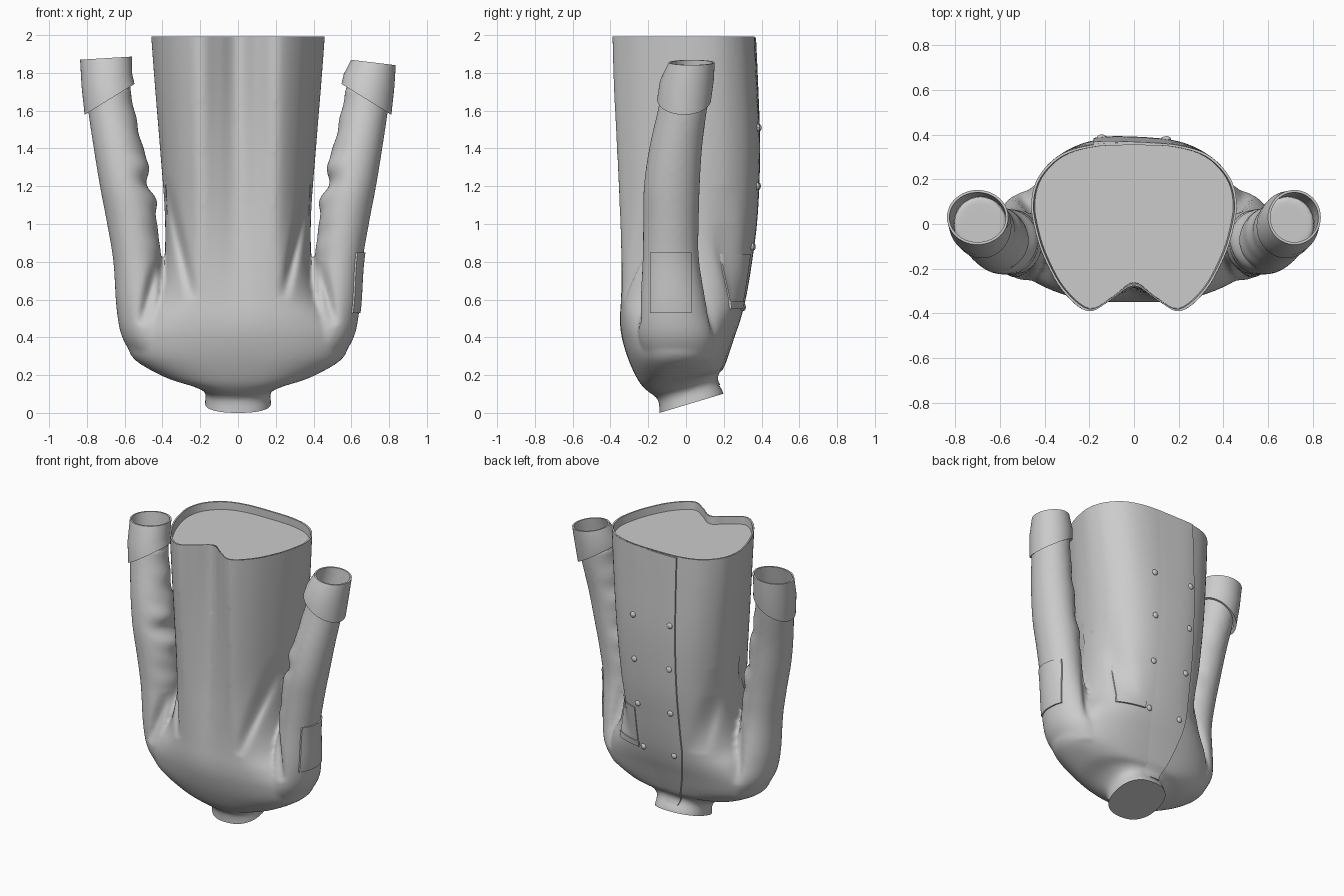
import bpy, bmesh, math
from mathutils import Vector
from mathutils.bvhtree import BVHTree

if "Cube" in bpy.data.objects:
    bpy.data.objects.remove(bpy.data.objects["Cube"])


def catmull(p, k, closed=False):
    """Smoothly resample a list of number tuples."""
    n, out = len(p), []
    for i in range(n if closed else n - 1):
        q = [p[(i + j) % n] if closed else p[min(max(i + j, 0), n - 1)] for j in (-1, 0, 1, 2)]
        for s in range(k):
            t = s / k
            out.append(tuple(0.5 * (2 * b + (c - a) * t + (2 * a - 5 * b + 4 * c - d) * t * t
                                    + (3 * b - a - 3 * c + d) * t ** 3) for a, b, c, d in zip(*q)))
    return out if closed else out + [tuple(p[-1])]


def loft(bm, rings, cap0=True, cap1=True):
    vs = [[bm.verts.new(p) for p in r] for r in rings]
    n = len(vs[0])
    for a, b in zip(vs, vs[1:]):
        for i in range(n):
            bm.faces.new((a[i], a[(i + 1) % n], b[(i + 1) % n], b[i]))
    if cap0:
        bm.faces.new(vs[0][::-1])
    if cap1:
        bm.faces.new(vs[-1])


def finish(bm, name, angle=35, recalc=True):
    if recalc:
        bmesh.ops.recalc_face_normals(bm, faces=bm.faces[:])
    me = bpy.data.meshes.new(name)
    bm.to_mesh(me)
    bm.free()
    me.shade_smooth()
    me.set_sharp_from_angle(angle=math.radians(angle))
    ob = bpy.data.objects.new(name, me)
    bpy.context.collection.objects.link(ob)
    return ob


# Cross-sections: hem outline (two lobes and a notch) and a plain rounded oval
HEM = [(0, 1), (.4, .98), (.72, .86), (.93, .6), (1, .3), (.97, 0), (.88, -.35),
       (.7, -.75), (.45, -1), (.22, -.86), (0, -.68)]


def sgnpow(v, e):
    return math.copysign(abs(v) ** e, v)


OVAL = [(sgnpow(math.cos(a), .85), sgnpow(math.sin(a), .85))
        for a in (math.pi / 2 - math.pi * i / 10 for i in range(11))]


def body_ring(z, hw, y0, y1, w, slope):
    half = [(a[0] * w + b[0] * (1 - w), a[1] * w + b[1] * (1 - w)) for a, b in zip(HEM, OVAL)]
    full = half + [(-x, y) for x, y in half[-2:0:-1]]
    mid, h = (y0 + y1) / 2, (y1 - y0) / 2
    return [(x * hw, mid + y * h, z + slope * y * h) for x, y in catmull(full, 5, True)]


def oval_ring(s, z, cx, cy, rx, ry, slope=0, wave=0, n=48):
    pts = []
    for i in range(n):
        a = 2 * math.pi * i / n
        c = math.cos(a)
        x = cx + rx * c + wave * max(0, -c) * (math.sin(z * 27) + .6 * math.sin(z * 43 + 2 * math.sin(a)))
        pts.append((s * x, cy + ry * math.sin(a), z + slope * rx * c))
    return pts


# Torso from collar (bottom) to hem (top): z, half width, y front, y back, hem shape, tilt
BODY = [(-.02, .18, -.14, .20, 0, .3), (.05, .175, -.14, .20, 0, .3), (.12, .178, -.15, .165, 0, .3),
        (.16, .25, -.20, .165, 0, .26), (.20, .40, -.25, .19, 0, .15), (.29, .555, -.305, .215, 0, .03),
        (.40, .58, -.34, .25, 0, 0), (.50, .53, -.358, .285, .08, 0), (.62, .44, -.364, .315, .22, 0),
        (.80, .395, -.368, .345, .4, 0), (1.05, .39, -.371, .375, .58, 0), (1.4, .415, -.38, .387, .75, 0),
        (1.75, .442, -.388, .375, .92, 0), (2.06, .464, -.392, .36, 1, 0)]
# Sleeve: z, centre x, centre y, radius x, radius y
SLEEVE = [(.28, .42, -.04, .12, .17), (.40, .465, -.05, .148, .20), (.55, .505, -.065, .138, .18),
          (.80, .535, -.08, .125, .15), (1.0, .558, -.08, .135, .147), (1.2, .597, -.075, .134, .148),
          (1.4, .632, -.055, .132, .14), (1.6, .672, -.02, .122, .13), (1.72, .688, 0, .12, .125)]

bm = bmesh.new()
loft(bm, [body_ring(*r) for r in catmull(BODY, 6)])
for s in (1, -1):
    loft(bm, [oval_ring(s, *r, wave=.014 * math.exp(-((r[0] - 1.2) / .3) ** 2)) for r in catmull(SLEEVE, 8)])
raw = finish(bm, "coat_base")

# Fuse torso and sleeves into one smooth surface
m = raw.modifiers.new("fuse", 'REMESH')
m.mode, m.voxel_size = 'VOXEL', .0135
m = raw.modifiers.new("soften", 'SMOOTH')
m.factor, m.iterations = .5, 6
fused = bpy.data.meshes.new_from_object(raw.evaluated_get(bpy.context.evaluated_depsgraph_get()))
bpy.data.objects.remove(raw)
bm = bmesh.new()
bm.from_mesh(fused)

# Drape folds: side of y, start (x, z), end (x, z), depth, width
FOLDS = [(-1, (.39, 1.25), (.24, .6), .045, .028), (-1, (.43, .8), (.51, .46), .035, .028),
         (1, (.39, 1.2), (.31, .6), .03, .035), (1, (.35, 1.0), (.25, .6), .015, .04),
         (1, (.46, .8), (.50, .4), .02, .03)]
for v in bm.verts:
    for side, a, b, depth, width in FOLDS:
        if v.co.y * side < .05:
            continue
        a, b, p = Vector(a), Vector(b), Vector((abs(v.co.x), v.co.z))
        t = (p - a).dot(b - a) / (b - a).length_squared
        if 0 < t < 1:
            d = (p - a.lerp(b, t)).length / width
            v.co.y -= side * depth * math.exp(-d * d) * math.sin(math.pi * t) ** .8

# Trim the hem and collar to crisp edges, close the collar
TOP = 1.993
bmesh.ops.bisect_plane(bm, geom=bm.verts[:] + bm.edges[:] + bm.faces[:], plane_co=(0, 0, TOP),
                       plane_no=(0, 0, 1), clear_outer=True)
cut = bmesh.ops.bisect_plane(bm, geom=bm.verts[:] + bm.edges[:] + bm.faces[:], plane_co=(0, .03, .051),
                             plane_no=(0, .3, -1), clear_outer=True)
bmesh.ops.edgeloop_fill(bm, edges=[e for e in cut['geom_cut'] if isinstance(e, bmesh.types.BMEdge)])
surface = BVHTree.FromBMesh(bm)
finish(bm, "coat_shell", 50)

# Turned-in hem with the closed inside
bm = bmesh.new()
loft(bm, [body_ring(TOP, .459, -.390, .362, 1, 0), body_ring(TOP, .449, -.380, .352, 1, 0),
          body_ring(1.94, .443, -.377, .352, 1, 0)], cap0=False)
finish(bm, "hem_lining")

# Turned-back cuffs: shared lower edge, slightly different openings
for s, side, z, cx, rx, tilt in ((1, "right", 1.855, .717, .118, -.12), (-1, "left", 1.878, .699, .137, -.06)):
    bm = bmesh.new()
    rows = [(1.665, .680, -.01, .115, .12, -.62), (1.66, .680, -.01, .132, .143, -.62),
            (1.76, .694, .005, .134, .142, -.25), (z, cx, .03, rx, .122, tilt),
            (z, cx, .03, rx - .011, .111, tilt), (1.70, .687, 0, .118, .122, 0)]
    loft(bm, [oval_ring(s, *r) for r in rows], False, False)
    finish(bm, side + "_cuff")


def patch(name, start, direction, raise_by, nu=16, nv=16, sink=.012):
    """A cloth panel that follows the coat; its border drops into the surface."""
    d = Vector(direction)
    us = [0] + [i / nu for i in range(nu + 1)] + [1]
    vs = [0] + [i / nv for i in range(nv + 1)] + [1]
    bm, grid, last = bmesh.new(), [], None
    for j, v in enumerate(vs):
        row = []
        for i, u in enumerate(us):
            edge = i in (0, nu + 2) or j in (0, nv + 2)
            hit = surface.ray_cast(Vector(start(u, v)), d)[0] or last
            last = hit
            row.append(bm.verts.new(hit - d * (-sink if edge else raise_by(u))))
        grid.append(row)
    for a, b in zip(grid, grid[1:]):
        for i in range(len(us) - 1):
            bm.faces.new((a[i], a[i + 1], b[i + 1], b[i]))
    ob = finish(bm, name, 40, False)
    centre = ob.data.polygons[len(ob.data.polygons) // 2]
    if centre.normal.dot(d) > 0:
        ob.data.flip_normals()


def front_edge(u, v):
    z = 1.988 - v * 1.84
    left = -.18 + .12 * max(0, (.6 - z) / .45) ** 1.5
    right = .22 - .14 * max(0, (.5 - z) / .35)
    return (left + (right - left) * u, 1, z)


# Overlapping front panel, pockets and pocket flap
patch("front_overlap", front_edge, (0, -1, 0), lambda u: .011 - .016 * u, 20, 90, .006)
patch("chest_pocket", lambda u, v: (.16 + .18 * u, 1, .56 + .28 * v), (0, -1, 0), lambda u: .007)
patch("chest_pocket_trim", lambda u, v: (.155 + .19 * u, 1, .55 + .04 * v), (0, -1, 0), lambda u: .012, 16, 3)
patch("sleeve_pocket", lambda u, v: (1, -.19 + .22 * u, .53 + .32 * v), (-1, 0, 0), lambda u: .009)

# Two columns of buttons
for i, z in enumerate((1.51, 1.2, .88, .56)):
    for side in (1, -1):
        x = side * (.145 - .008 * i)
        hit = surface.ray_cast(Vector((x, 1, z)), Vector((0, -1, 0)))[0]
        bm = bmesh.new()
        bmesh.ops.create_uvsphere(bm, u_segments=16, v_segments=10, radius=.02)
        for v in bm.verts:
            v.co.y *= .6
        ob = finish(bm, f"button_{i + 1}_{'right' if side > 0 else 'left'}")
        ob.location = hit + Vector((0, .009 if side < 0 else .002, 0))
